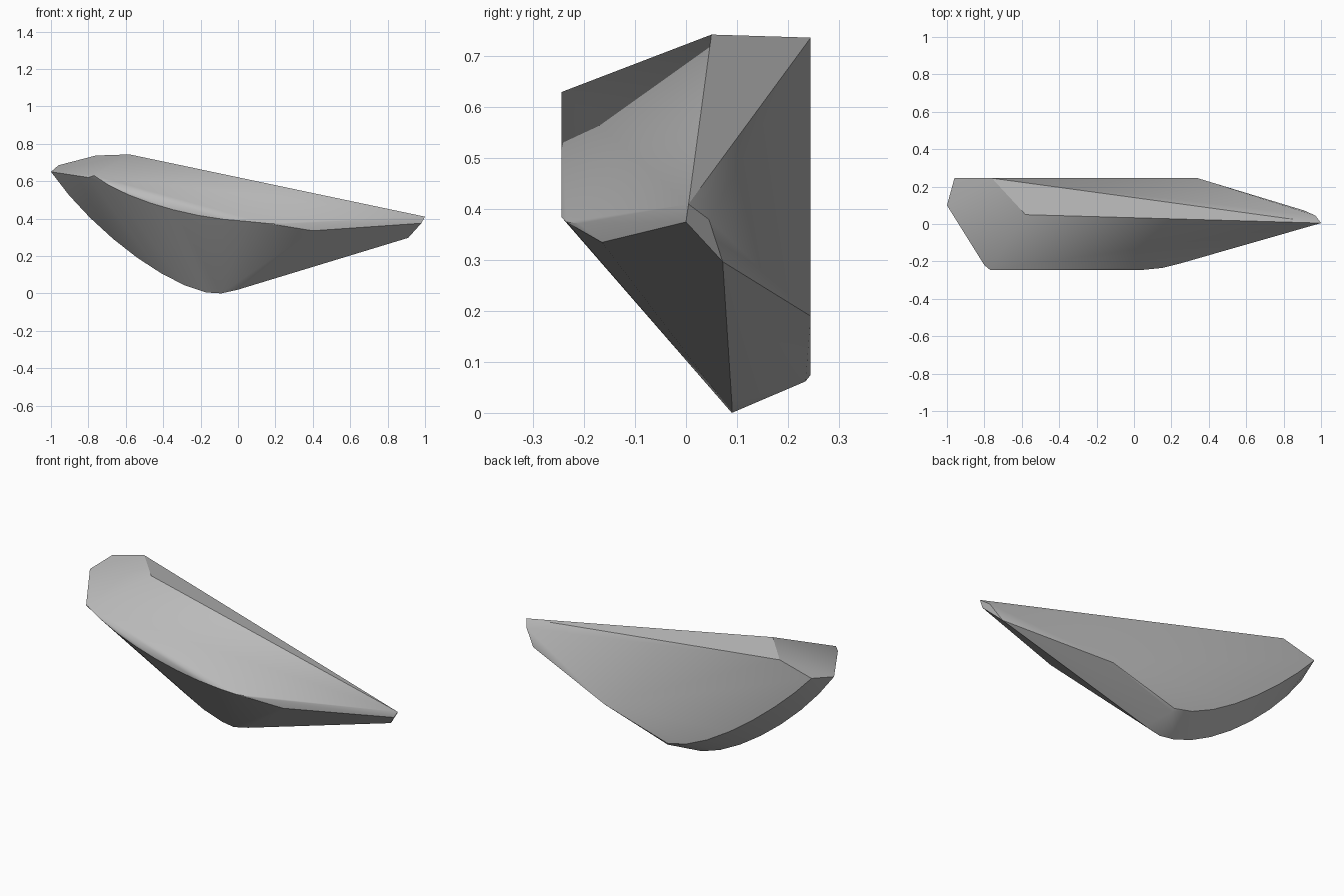
import bpy
import bmesh
import math
from mathutils import Vector
from mathutils.geometry import interpolate_bezier

default_cube = bpy.data.objects.get("Cube")
if default_cube:
    bpy.data.objects.remove(default_cube, do_unlink=True)


def stone_material(name, value):
    material = bpy.data.materials.new(name)
    material.use_nodes = True
    colour = (value, value, value, 1)
    material.diffuse_color = colour
    shader = material.node_tree.nodes["Principled BSDF"]
    shader.inputs["Base Color"].default_value = colour
    shader.inputs["Roughness"].default_value = 0.9
    return material


def arc(y, start, handle_start, handle_end, end, steps=8):
    """Curved edge lying in a plane of constant y, given as x, z pairs."""
    controls = [Vector((x, y, z)) for x, z in (start, handle_start, handle_end, end)]
    return interpolate_bezier(*controls, steps)


def convex_shard(name, points, material):
    mesh = bpy.data.meshes.new(name)
    bm = bmesh.new()
    for point in points:
        bm.verts.new(point)
    bmesh.ops.convex_hull(bm, input=bm.verts)
    # Remove points that ended up inside the hull
    loose = [vert for vert in bm.verts if not vert.link_faces]
    bmesh.ops.delete(bm, geom=loose, context='VERTS')
    bmesh.ops.dissolve_limit(bm, angle_limit=math.radians(1),
                             verts=bm.verts, edges=bm.edges)
    bmesh.ops.recalc_face_normals(bm, faces=bm.faces)
    bm.to_mesh(mesh)
    bm.free()
    mesh.materials.append(material)
    shard = bpy.data.objects.new(name, mesh)
    bpy.context.collection.objects.link(shard)
    bpy.ops.object.select_all(action='DESELECT')
    shard.select_set(True)
    bpy.context.view_layer.objects.active = shard
    bpy.ops.object.shade_smooth_by_angle(angle=math.radians(30))
    return shard


# Rounded edges: back face outline, keel and front rim
back_edge = arc(0.245, (-0.96, 0.685), (-0.75, 0.45), (-0.3, 0.09), (-0.055, 0.075))
keel = arc(0.1, (-1, 0.65), (-0.8, 0.36), (-0.42, 0.06), (-0.17, 0.005))
front_rim = arc(-0.245, (-0.77, 0.63), (-0.6, 0.5), (-0.25, 0.4), (0.05, 0.385))

# Corners of the top ridge and the back face
ridge = [(-0.76, 0.245, 0.737), (-0.58, 0.05, 0.743), (0.34, 0.245, 0.19)]

# Narrow bevelled tip
tip = [(1, 0.005, 0.41), (0.98, 0, 0.375), (0.97, 0.045, 0.38), (0.91, 0.072, 0.297)]

# Lowest corner and the chamfer below the front rim
base = [(-0.09, 0.09, 0), (0, 0.09, 0.02), (-0.05, 0.235, 0.062)]
chamfer = [(0.15, -0.235, 0.375), (0.25, -0.21, 0.372), (0.06, -0.225, 0.37),
           (0.4, -0.165, 0.335), (-0.8, -0.22, 0.62)]

convex_shard("rock_shard", back_edge + keel + front_rim + ridge + tip + base + chamfer,
             stone_material("grey stone", 0.5))
